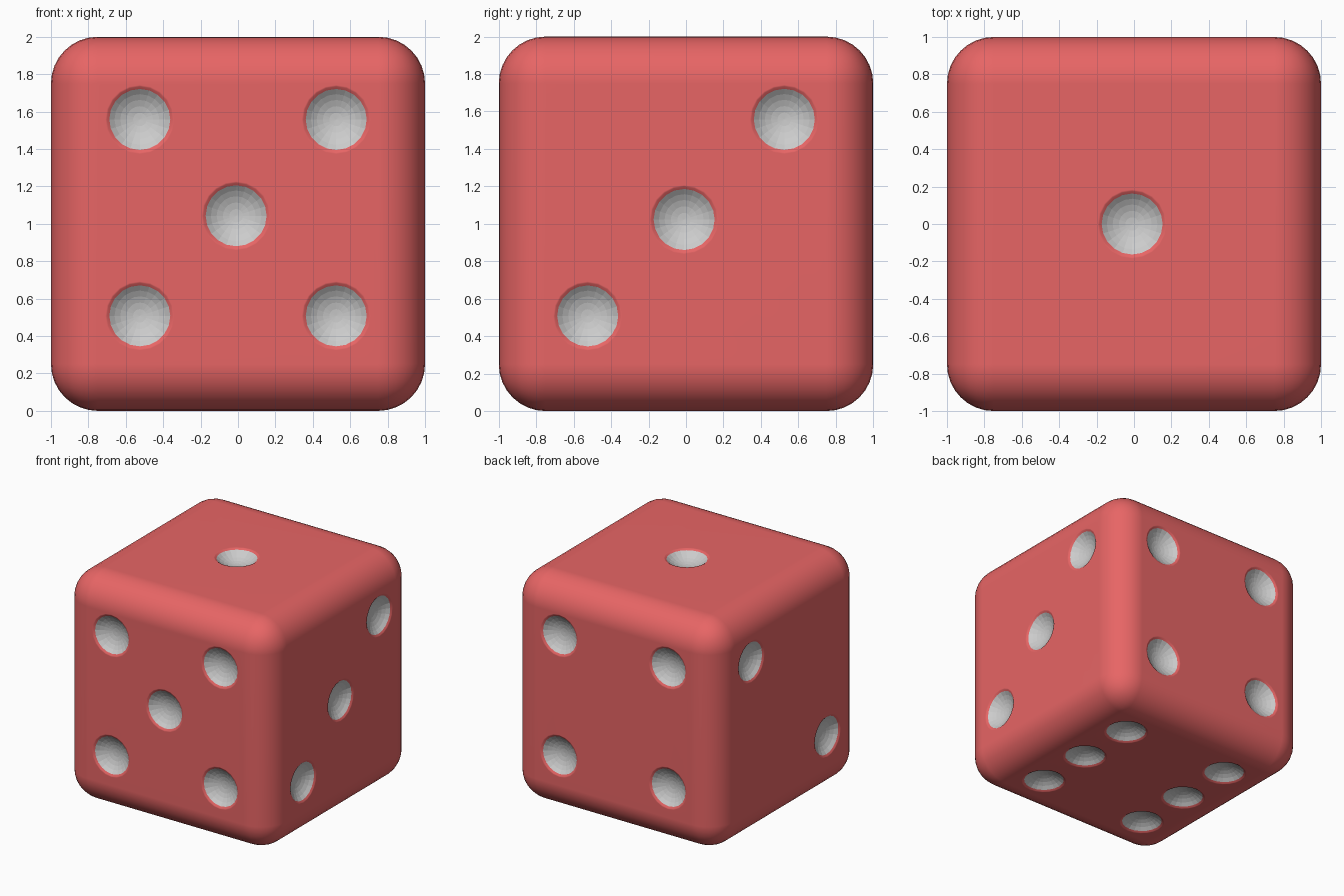
import bpy, bmesh, math
from mathutils import Vector, Matrix

if "Cube" in bpy.data.objects:
    bpy.data.objects.remove(bpy.data.objects["Cube"])


def material(name, color):
    m = bpy.data.materials.new(name)
    m.diffuse_color = color
    m.use_nodes = True
    m.node_tree.nodes["Principled BSDF"].inputs["Base Color"].default_value = m.diffuse_color
    return m


red = material("red_body", (0.8, 0.13, 0.13, 1))
grey = material("pip_grey", (0.8, 0.8, 0.8, 1))


def mesh_object(name, bm):
    bmesh.ops.recalc_face_normals(bm, faces=bm.faces)
    me = bpy.data.meshes.new(name)
    bm.to_mesh(me)
    bm.free()
    me.materials.append(red)
    me.materials.append(grey)
    ob = bpy.data.objects.new(name, me)
    bpy.context.collection.objects.link(ob)
    return ob


# rounded cube body
bm = bmesh.new()
bmesh.ops.create_cube(bm, size=2, matrix=Matrix.Translation((0, 0, 1)))
bmesh.ops.bevel(bm, geom=bm.edges[:], offset=0.25, segments=8, profile=0.5,
                affect='EDGES')
die = mesh_object("die_body", bm)

# pip profile: flared red rim, then a shallow spherical bowl
RIM, TOP, DEPTH, SIDES, RINGS = 0.163, -0.012, 0.065, 20, 5
R = (RIM ** 2 + DEPTH ** 2) / (2 * DEPTH)
half = math.asin(RIM / R)
rim = [(0.19, 0.05), (0.187, 0.001), (0.176, -0.003), (RIM, TOP)]
bowl = [(R * math.sin(half * k / RINGS),
         TOP - DEPTH + R * (1 - math.cos(half * k / RINGS)))
        for k in range(RINGS - 1, 0, -1)]
profile = rim + bowl


def add_pip(bm, centre, normal):
    rot = Vector(normal).to_track_quat('Z', 'Y').to_matrix().to_4x4()
    mat = Matrix.Translation(centre) @ rot
    rings = [[bm.verts.new(mat @ Vector((r * math.cos(a), r * math.sin(a), z)))
              for a in (2 * math.pi * i / SIDES for i in range(SIDES))]
             for r, z in profile]
    bm.faces.new(rings[0])
    for k in range(len(rings) - 1):
        for i in range(SIDES):
            j = (i + 1) % SIDES
            f = bm.faces.new((rings[k][i], rings[k][j],
                              rings[k + 1][j], rings[k + 1][i]))
            f.material_index = int(k >= len(rim) - 1)
    tip = bm.verts.new(mat @ Vector((0, 0, TOP - DEPTH)))
    for i in range(SIDES):
        f = bm.faces.new((rings[-1][i], rings[-1][(i + 1) % SIDES], tip))
        f.material_index = 1


# pip layout on the six faces
P, C, Z = 0.525, -0.01, 1.033
corners = [(a, b) for a in (-P, P) for b in (-P, P)]
pips = [((C, 0, 2), (0, 0, 1))]                                            # top: 1
pips += [((-1, s, Z + s), (-1, 0, 0)) for s in (-P, P)]                    # left: 2
pips += [((1, s, Z + s), (1, 0, 0)) for s in (-P, C, P)]                   # right: 3
pips += [((a, 1, Z + b), (0, 1, 0)) for a, b in corners]                   # back: 4
pips += [((a, -1, Z + b), (0, -1, 0)) for a, b in corners + [(C, 0.01)]]   # front: 5
pips += [((a, b, 0), (0, 0, -1)) for a in (-P, P) for b in (-P, 0, P)]     # bottom: 6

bm = bmesh.new()
for centre, normal in pips:
    add_pip(bm, centre, normal)
cutter = mesh_object("pip_cutter", bm)
cutter.hide_render = True

# carve the pips
bpy.context.view_layer.objects.active = die
die.select_set(True)
cutter.select_set(False)
mod = die.modifiers.new("pips", 'BOOLEAN')
mod.operation = 'DIFFERENCE'
mod.solver = 'EXACT'
mod.object = cutter
bpy.ops.object.modifier_apply(modifier=mod.name)
bpy.data.objects.remove(cutter)

# smooth body, faceted bowls
bpy.ops.object.shade_smooth_by_angle(angle=math.radians(40))
for f in die.data.polygons:
    if f.material_index == 1:
        f.use_smooth = False
wn = die.modifiers.new("normals", 'WEIGHTED_NORMAL')
wn.keep_sharp = True
